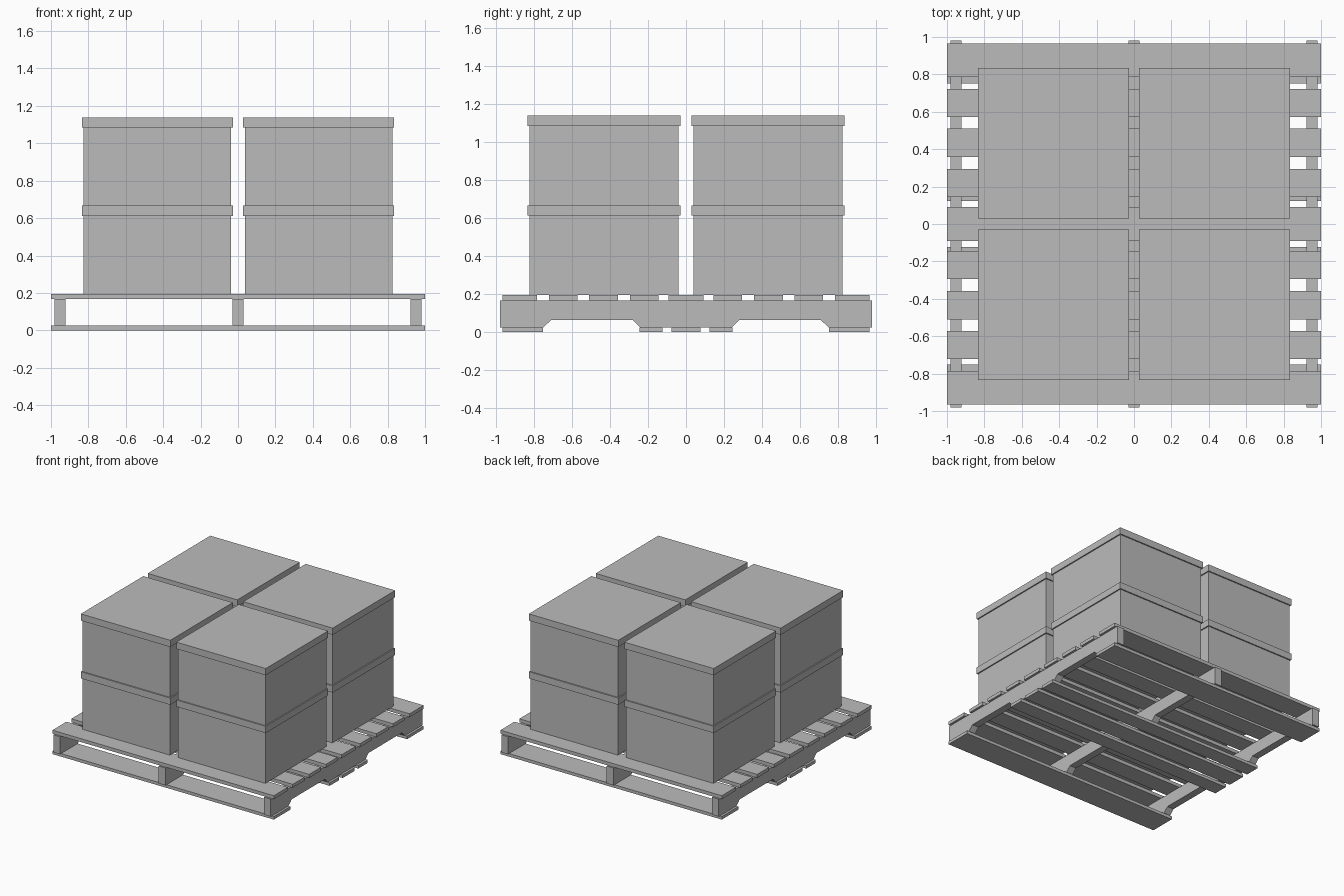
import bpy
import bmesh

if "Cube" in bpy.data.objects:
    bpy.data.objects.remove(bpy.data.objects["Cube"], do_unlink=True)

grey = bpy.data.materials.new("plain_grey")
grey.use_nodes = True
grey.diffuse_color = (0.5, 0.5, 0.5, 1)
grey.node_tree.nodes["Principled BSDF"].inputs["Base Color"].default_value = (0.5, 0.5, 0.5, 1)


def finish(name, bm):
    bmesh.ops.recalc_face_normals(bm, faces=bm.faces)
    mesh = bpy.data.meshes.new(name)
    bm.to_mesh(mesh)
    bm.free()
    mesh.materials.append(grey)
    obj = bpy.data.objects.new(name, mesh)
    bpy.context.collection.objects.link(obj)
    return obj


def block(name, x, y, z):
    """Box spanning the (low, high) pairs x, y and z."""
    bm = bmesh.new()
    bmesh.ops.create_cube(bm, size=1)
    for v in bm.verts:
        v.co = [span[0] if c < 0 else span[1] for c, span in zip(v.co, (x, y, z))]
    return finish(name, bm)


def stringer(name, x, width):
    """Notched side profile, mirrored about the middle and extruded along x."""
    half = [(0.98, 0.167), (0.98, 0.025), (0.75, 0.025), (0.71, 0.063),
            (0.28, 0.063), (0.242, 0.025)]
    profile = half + [(-y, z) for y, z in reversed(half)]
    bm = bmesh.new()
    face = bm.faces.new([bm.verts.new((x - width / 2, y, z)) for y, z in profile])
    out = bmesh.ops.extrude_face_region(bm, geom=[face])
    moved = [g for g in out["geom"] if isinstance(g, bmesh.types.BMVert)]
    bmesh.ops.translate(bm, verts=moved, vec=(width, 0, 0))
    return finish(name, bm)


def boards(name, centre_half, spans, z):
    """Full-width boards: one in the middle, the others in front/back pairs."""
    block(name + "_middle", (-1, 1), (-centre_half, centre_half), z)
    for i, (near, far) in enumerate(spans, 1):
        block(f"{name}_back_{i}", (-1, 1), (near, far), z)
        block(f"{name}_front_{i}", (-1, 1), (-far, -near), z)


# Pallet
for side, x in (("right", -0.952), ("middle", 0), ("left", 0.952)):
    stringer("pallet_stringer_" + side, x, 0.06)
boards("pallet_deck_board", 0.091,
       [(0.145, 0.295), (0.358, 0.51), (0.571, 0.722), (0.785, 0.966)], (0.167, 0.195))
boards("pallet_bottom_board", 0.077, [(0.124, 0.245), (0.752, 0.966)], (0, 0.025))

# Two layers of four lidded cartons
BODY_HEIGHT, LID_HEIGHT, LID_OVERHANG = 0.417, 0.055, 0.01
for layer, base in (("lower", 0.195), ("upper", 0.667)):
    top = base + BODY_HEIGHT
    for side, sx in (("right", -1), ("left", 1)):
        for end, sy in (("front", -1), ("back", 1)):
            label = f"{layer}_{end}_{side}"
            x = sorted((sx * 0.037, sx * 0.825))
            y = sorted((sy * 0.039, sy * 0.825))
            block("carton_body_" + label, x, y, (base, top))
            block("carton_lid_" + label,
                  (x[0] - LID_OVERHANG, x[1] + LID_OVERHANG),
                  (y[0] - LID_OVERHANG, y[1] + LID_OVERHANG),
                  (top, top + LID_HEIGHT))
